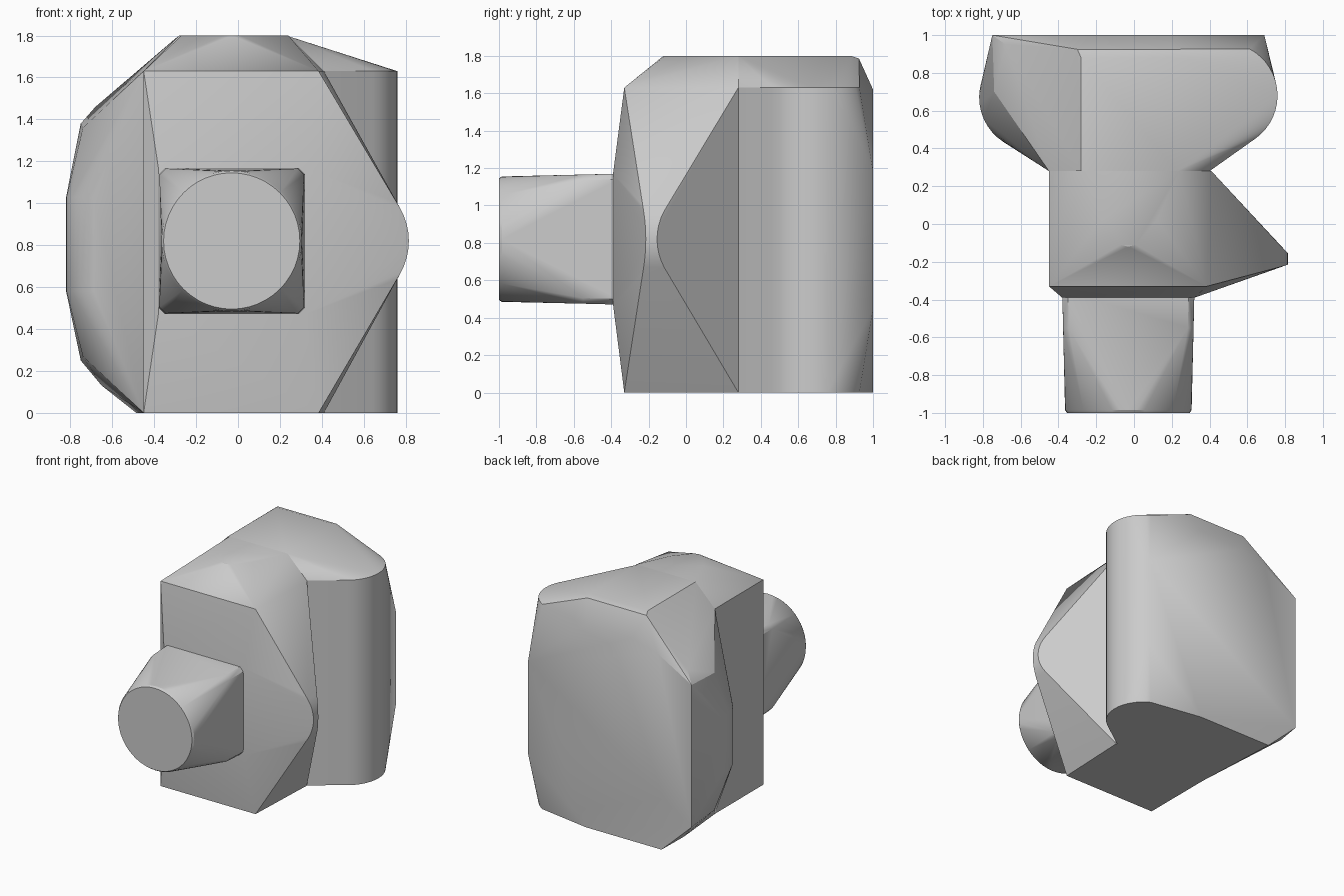
import bpy, bmesh, math

cube = bpy.data.objects.get("Cube")
if cube:
    bpy.data.objects.remove(cube, do_unlink=True)

grey = bpy.data.materials.new("plain_grey")
grey.use_nodes = True
grey.diffuse_color = (0.6, 0.6, 0.6, 1)
grey.node_tree.nodes["Principled BSDF"].inputs["Base Color"].default_value = (0.6, 0.6, 0.6, 1)


def hull_part(name, points, angle=25):
    """Wrap a convex skin round a few guide points."""
    bm = bmesh.new()
    for p in points:
        bm.verts.new(p)
    bmesh.ops.remove_doubles(bm, verts=bm.verts, dist=0.002)
    res = bmesh.ops.convex_hull(bm, input=bm.verts)
    inside = {g for g in res["geom_interior"] + res["geom_unused"]
              if isinstance(g, bmesh.types.BMVert)}
    bmesh.ops.delete(bm, geom=list(inside), context="VERTS")
    bmesh.ops.dissolve_limit(bm, angle_limit=math.radians(1),
                             verts=bm.verts, edges=bm.edges)
    bmesh.ops.recalc_face_normals(bm, faces=bm.faces)
    mesh = bpy.data.meshes.new(name)
    bm.to_mesh(mesh)
    bm.free()
    mesh.materials.append(grey)
    obj = bpy.data.objects.new(name, mesh)
    bpy.context.collection.objects.link(obj)
    bpy.ops.object.select_all(action="DESELECT")
    bpy.context.view_layer.objects.active = obj
    obj.select_set(True)
    bpy.ops.object.shade_smooth_by_angle(angle=math.radians(angle))
    return obj


def arc(cx, cy, r, start, end, n):
    """Points on a circular arc, angles in degrees."""
    steps = [math.radians(start + (end - start) * i / n) for i in range(n + 1)]
    return [(cx + r * math.cos(a), cy + r * math.sin(a)) for a in steps]


def rectangle(y, x0, x1, z0, z1):
    return [(x, y, z) for x in (x0, x1) for z in (z0, z1)]


# Nozzle: round tip blending into a square root with clipped corners
CX, CZ = -0.03, 0.82
nozzle = [(x, -1.0 + 0.015 * k, z) for k, r in ((0, 0.325), (1, 0.335))
          for x, z in arc(CX, CZ, r, 0, 360, 48)]
for y, h in ((-0.55, 0.345), (-0.36, 0.35)):
    for a, b in ((h, h - 0.03), (h - 0.03, h)):
        nozzle += rectangle(y, CX - a, CX + a, CZ - b, CZ + b)
hull_part("nozzle", nozzle)

# Front body: box with bulged front plate, sloped roof and a side spike
body = rectangle(-0.39, -0.38, 0.32, 0.47, 1.17)
body += rectangle(-0.33, -0.45, 0.385, 0, 1.63)
body += rectangle(0.28, -0.45, 0.41, 0, 1.63)
roof = [(-0.07, -0.11), (0.01, -0.11), (-0.03, -0.12), (-0.17, 0.02),
        (0.12, 0.02), (-0.27, 0.28), (0.24, 0.28)]
body += [(x, y, 1.8) for x, y in roof]
for x, z in arc(0.5, 0.82, 0.315, -36, 36, 10):
    body += [(x, -0.215 - 0.3 * (0.815 - x), z), (x, -0.155 + 1.0 * (0.815 - x), z)]
hull_part("front_body", body)

# Rear body: rounded lobe on the left, faceted bulge on the right, flat back
rear = rectangle(0.28, -0.45, 0.40, 0, 1.63)
rear += [(x, y, z) for x, y in arc(0.48, 0.68, 0.28, -62, 62, 16) for z in (0, 1.63)]
rear += [(x, y, z) for x, y in arc(-0.54, 0.67, 0.28, 170, 238, 8) for z in (0.58, 1.03)]
rear += [(-0.75, 1, 0.25), (-0.75, 1, 1.38), (-0.74, 0.7, 0.27), (-0.74, 0.7, 1.36)]
rear += [(-0.68, 0.95, 1.46), (-0.65, 0.95, 0.13), (-0.485, 1, 0), (0.18, 1, 0)]
rear += [(0.69, 1, 0.45), (0.69, 1, 1.18), (0.18, 1, 1.62), (-0.22, 1, 1.61), (-0.45, 1, 1.55)]
rear += [(x, y, 1.8) for x in (-0.28, 0.23) for y in (0.28, 0.88)]
rear += [(x, 0.925, 1.785) for x in (-0.30, 0.22)]
hull_part("rear_body", rear)
